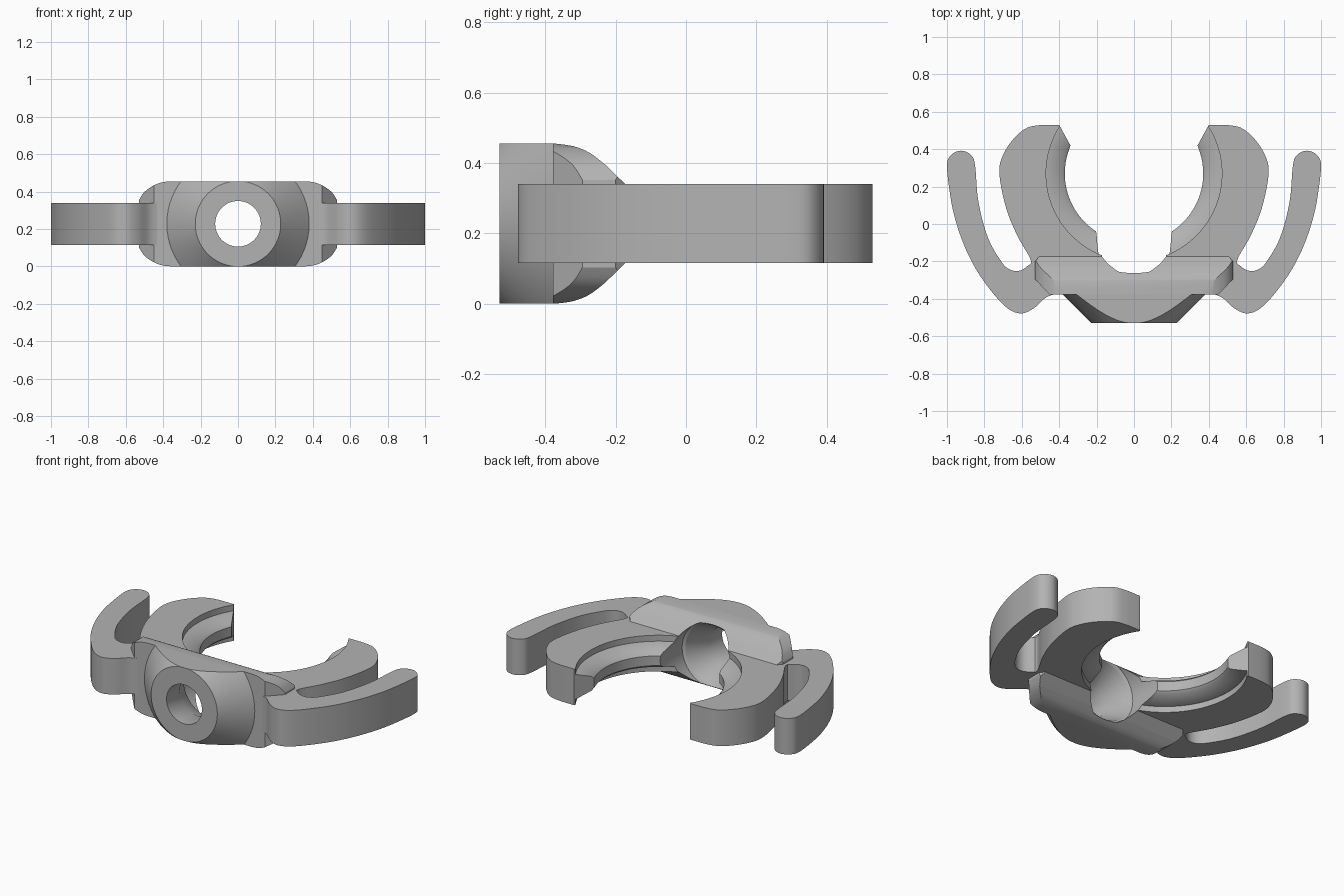
import bpy, bmesh, math
from mathutils import Vector

if "Cube" in bpy.data.objects:
    bpy.data.objects.remove(bpy.data.objects["Cube"], do_unlink=True)

MID, TOP = 0.2275, 0.455       # mid height and full height
JAW_Y = 0.27                   # centre of the clamp opening

grey = bpy.data.materials.new("plain_grey")
grey.use_nodes = True
grey.diffuse_color = (0.45, 0.45, 0.45, 1)
grey.node_tree.nodes["Principled BSDF"].inputs["Base Color"].default_value = grey.diffuse_color


def finish(name, bm):
    bmesh.ops.recalc_face_normals(bm, faces=bm.faces)
    mesh = bpy.data.meshes.new(name)
    bm.to_mesh(mesh)
    bm.free()
    mesh.materials.append(grey)
    obj = bpy.data.objects.new(name, mesh)
    bpy.context.collection.objects.link(obj)
    return obj


def loft(name, rings):
    """Skin a list of closed rings and cap both ends."""
    bm = bmesh.new()
    loops = [[bm.verts.new(p) for p in ring] for ring in rings]
    n = len(loops[0])
    for a, b in zip(loops, loops[1:]):
        for i in range(n):
            bm.faces.new((a[i], a[(i + 1) % n], b[(i + 1) % n], b[i]))
    bm.faces.new(loops[0])
    bm.faces.new(loops[-1])
    return finish(name, bm)


def prism(name, pts, place, lo, hi):
    return loft(name, [[place(a, b, h) for a, b in pts] for h in (lo, hi)])


def lathe_y(name, profile, sides=64):
    """Turn (radius, y) pairs about the horizontal bore axis."""
    angles = [2 * math.pi * i / sides for i in range(sides)]
    return loft(name, [[(r * math.cos(a), y, MID + r * math.sin(a)) for a in angles]
                       for r, y in profile])


def smooth_path(pts, steps=5):
    """Catmull-Rom curve through the points."""
    v = [Vector(p) for p in pts]
    v = [v[0]] + v + [v[-1]]
    out = []
    for p0, p1, p2, p3 in zip(v, v[1:], v[2:], v[3:]):
        for k in range(steps):
            t = k / steps
            q = 0.5 * (2 * p1 + (p2 - p0) * t + (2 * p0 - 5 * p1 + 4 * p2 - p3) * t * t
                       + (3 * p1 - p0 - 3 * p2 + p3) * t ** 3)
            out.append(tuple(q))
    return out + [tuple(pts[-1])]


def boolean(obj, cutter, operation, keep=False):
    mod = obj.modifiers.new("cut", 'BOOLEAN')
    mod.operation, mod.solver, mod.object = operation, 'EXACT', cutter
    bpy.context.view_layer.objects.active = obj
    bpy.ops.object.modifier_apply(modifier=mod.name)
    if not keep:
        bpy.data.objects.remove(cutter, do_unlink=True)


def mirrored(half):
    return half + [(-a, b) for a, b in reversed(half)]


# Cross bar with the conical nose, rounded by two crossing profiles
bar_plan = mirrored([(0.45, -0.378), (0.53, -0.295), (0.53, -0.2), (0.5, -0.167)])
body = prism("body", bar_plan, lambda a, b, h: (a, b, h), -0.1, 0.6)
nose = lathe_y("nose", [(0.2285, -0.53), (0.4285, -0.33)])
boolean(body, nose, 'UNION')

end_round = smooth_path([(0.36, MID), (0.41, 0.221), (0.46, 0.2), (0.505, 0.165), (0.537, 0.112)])
end_round = end_round + [(a, -b) for a, b in reversed(end_round)]
front_shape = prism("front_shape", mirrored(end_round),
                    lambda a, b, h: (a, h, MID + b), -0.7, 0.2)
boolean(body, front_shape, 'INTERSECT')

back_round = smooth_path([(-0.37, MID), (-0.32, 0.22), (-0.275, 0.202), (-0.23, 0.168)])
back_half = [(-0.7, MID)] + back_round + [(-0.16, 0.1)]
side_shape = prism("side_shape", back_half + [(a, -b) for a, b in reversed(back_half)],
                   lambda a, b, h: (h, a, MID + b), -0.7, 0.7)
boolean(body, side_shape, 'INTERSECT')

# Flat plan of one jaw with its outer spring arm
outline = smooth_path([
    (0.40, -0.37), (0.44, -0.38), (0.48, -0.40), (0.535, -0.45), (0.60, -0.478),
    (0.67, -0.455), (0.75, -0.375), (0.84, -0.25), (0.91, -0.11), (0.96, 0.04),
    (0.985, 0.17), (1.0, 0.315), (0.977, 0.37), (0.925, 0.392), (0.873, 0.37),
    (0.85, 0.315), (0.832, 0.12), (0.782, -0.07), (0.71, -0.2), (0.665, -0.243),
    (0.615, -0.25), (0.57, -0.225), (0.553, -0.19), (0.625, -0.06), (0.685, 0.09),
    (0.72, 0.27), (0.70, 0.37), (0.64, 0.46), (0.57, 0.515), (0.49, 0.53)])
outline.append((0.40, 0.53))
for i in range(33):
    a = math.radians(32.5 - i * 3.2)
    outline.append((0.47 * math.cos(a), JAW_Y + 0.47 * math.sin(a)))
outline.append((0.15, -0.3))

# Bevelled lip section as (radius, height from the middle)
lip_half = [(0.478, 0.075), (0.465, 0.075), (0.385, 0.045), (0.37, 0.03)]
lip_section = lip_half + [(r, -z) for r, z in reversed(lip_half)]


def lip_ring(side, angle=None):
    ring = []
    for r, z in lip_section:
        if angle is None:      # slanted tip
            t = (r - 0.37) / 0.11
            x, y = 0.34 + 0.06 * t, 0.42 + 0.11 * t
        else:
            x, y = r * math.cos(angle), JAW_Y + r * math.sin(angle)
        ring.append((side * x, y, MID + z))
    return ring


bore = lathe_y("bore_cutter", [(0.122, -0.7), (0.122, -0.4), (0.19, -0.265),
                               (0.205, -0.255), (0.205, 0.1)])
parts = [body]
for label, side in (("left", 1), ("right", -1)):
    parts.append(prism(label + "_jaw_and_arm", outline,
                       lambda a, b, h: (side * a, b, h), 0.115, 0.34))
    rings = [lip_ring(side)]
    rings += [lip_ring(side, math.radians(20 - 3 * i)) for i in range(31)]
    parts.append(loft(label + "_jaw_lip", rings))

# Bore and countersink through everything, then shading
for part in parts:
    boolean(part, bore, 'DIFFERENCE', keep=True)
bpy.data.objects.remove(bore, do_unlink=True)
bpy.ops.object.select_all(action='DESELECT')
for part in parts:
    part.select_set(True)
bpy.context.view_layer.objects.active = body
bpy.ops.object.shade_smooth_by_angle(angle=math.radians(28))
